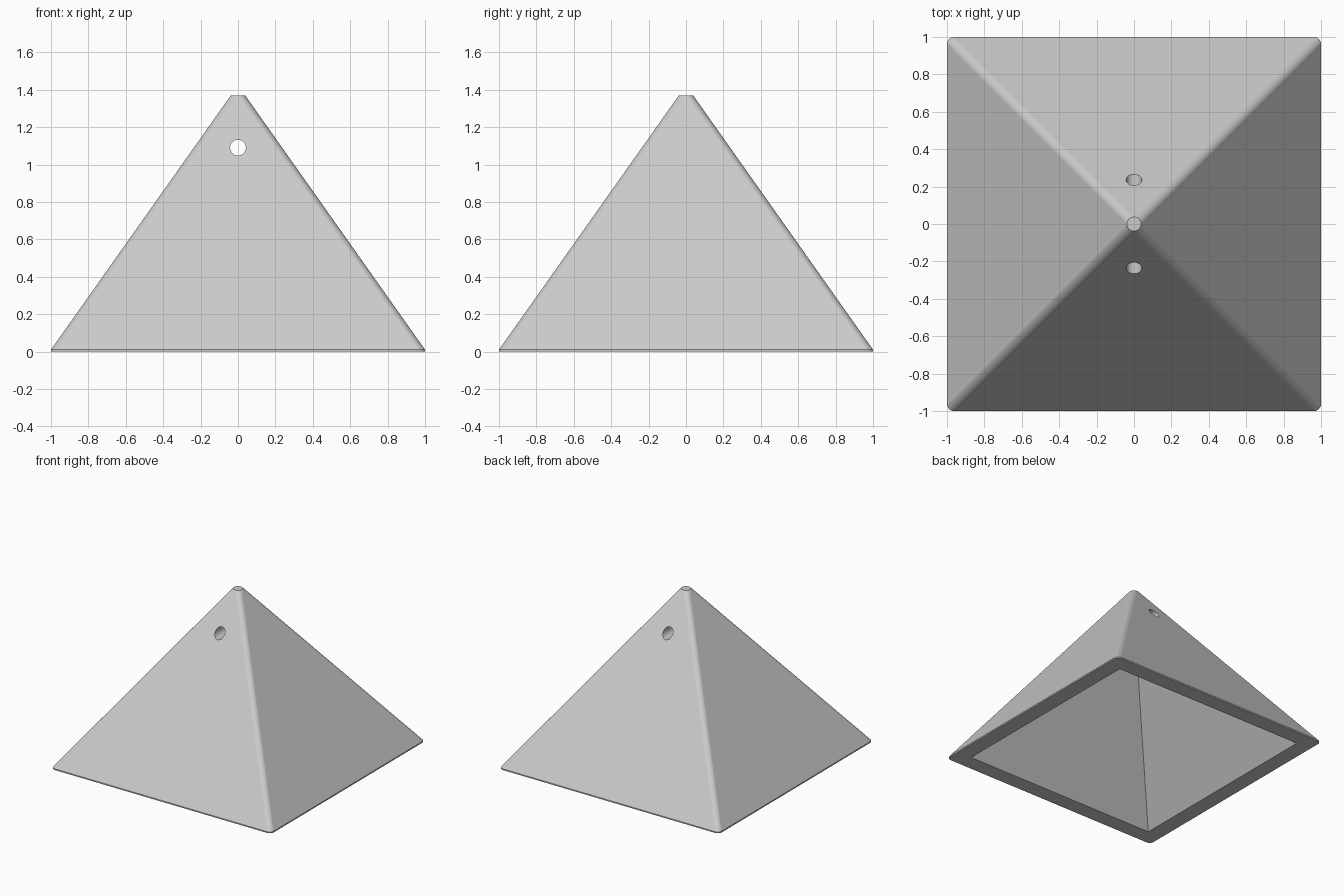
import bpy, bmesh
from math import sin, cos, pi
from mathutils import Matrix

if "Cube" in bpy.data.objects:
    bpy.data.objects.remove(bpy.data.objects["Cube"], do_unlink=True)

HEIGHT, LIP, RADIUS = 1.37, 0.01, 0.038
INNER_HALF, INNER_APEX, DROP = 0.87, 1.22, 0.1
HOLE_Z, HOLE_RADIUS = 1.09, 0.042
STEPS = 8

grey = bpy.data.materials.new("light grey")
grey.use_nodes = True
grey.diffuse_color = (0.6, 0.6, 0.6, 1)
grey.node_tree.nodes["Principled BSDF"].inputs["Base Color"].default_value = (0.6, 0.6, 0.6, 1)


def rounded_square(bm, half, z):
    """Ring of vertices: a square with corners of constant radius."""
    c = (half - RADIUS) * 2 ** 0.5
    ring = []
    for quarter in range(4):
        start = quarter * pi / 2
        cx, cy = c * cos(start + pi / 4), c * sin(start + pi / 4)
        for i in range(STEPS + 1):
            a = start + i / STEPS * pi / 2
            ring.append(bm.verts.new((cx + RADIUS * cos(a), cy + RADIUS * sin(a), z)))
    return ring


def bridge(bm, low, high):
    for i in range(len(low)):
        j = (i + 1) % len(low)
        bm.faces.new((low[i], low[j], high[j], high[i]))


def finish(name, bm):
    bmesh.ops.remove_doubles(bm, verts=bm.verts, dist=1e-5)
    bmesh.ops.recalc_face_normals(bm, faces=bm.faces)
    mesh = bpy.data.meshes.new(name)
    bm.to_mesh(mesh)
    bm.free()
    mesh.materials.append(grey)
    obj = bpy.data.objects.new(name, mesh)
    bpy.context.collection.objects.link(obj)
    return obj


# Outer pyramid: base lip, sloping walls, small round flat top
bm = bmesh.new()
base = rounded_square(bm, 1, 0)
lip = rounded_square(bm, 1, LIP)
top = rounded_square(bm, RADIUS, HEIGHT)
bridge(bm, base, lip)
bridge(bm, lip, top)
bm.faces.new(base[::-1])
bm.faces.new(top)
pyramid = finish("hollow_pyramid", bm)

# Sharp-edged cavity, reaching below the base so that it opens there
bm = bmesh.new()
wide = INNER_HALF * (1 + DROP / INNER_APEX)
floor = [bm.verts.new((x * wide, y * wide, -DROP))
         for x, y in ((-1, -1), (1, -1), (1, 1), (-1, 1))]
apex = bm.verts.new((0, 0, INNER_APEX))
bm.faces.new(floor[::-1])
for i in range(4):
    bm.faces.new((floor[i], floor[(i + 1) % 4], apex))
cavity = finish("cavity_cutter", bm)

# Round hole from front to back near the top
bm = bmesh.new()
bmesh.ops.create_cone(bm, cap_ends=True, segments=32, radius1=HOLE_RADIUS,
                      radius2=HOLE_RADIUS, depth=2,
                      matrix=Matrix.Translation((0, 0, HOLE_Z)) @ Matrix.Rotation(pi / 2, 4, 'X'))
hole = finish("hole_cutter", bm)

# Cut, then drop the cutters
bpy.ops.object.select_all(action='DESELECT')
bpy.context.view_layer.objects.active = pyramid
pyramid.select_set(True)
for cutter in (cavity, hole):
    cutter.hide_render = True
    mod = pyramid.modifiers.new(cutter.name, 'BOOLEAN')
    mod.operation = 'DIFFERENCE'
    mod.solver = 'EXACT'
    mod.object = cutter
    bpy.ops.object.modifier_apply(modifier=mod.name)
    bpy.data.objects.remove(cutter, do_unlink=True)

# Smooth rounded ridges, flat walls
bpy.ops.object.shade_smooth_by_angle(angle=pi / 6)
weighted = pyramid.modifiers.new("flat walls", 'WEIGHTED_NORMAL')
weighted.keep_sharp = True
